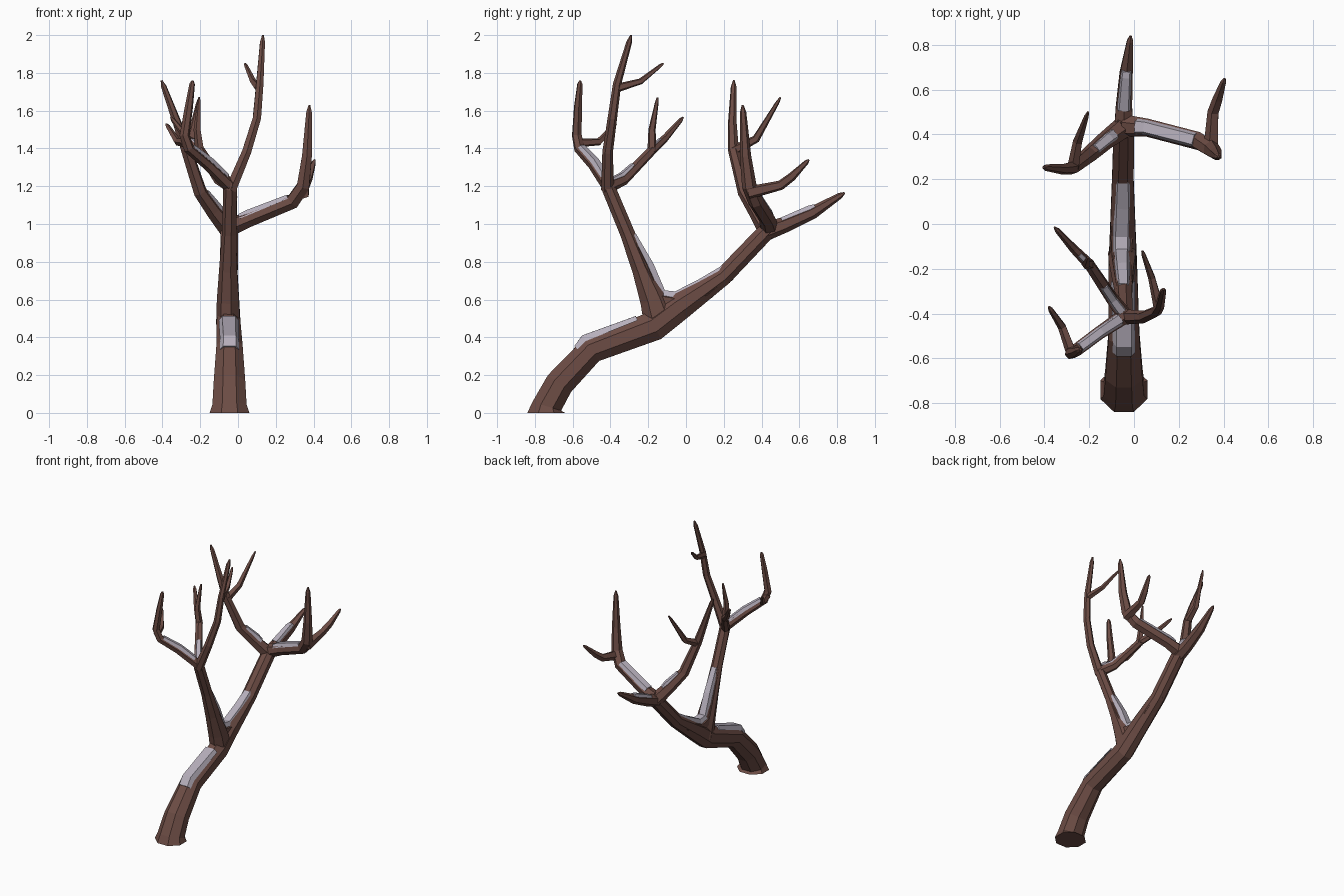
import bpy, bmesh, math
from mathutils import Vector

if "Cube" in bpy.data.objects:
    bpy.data.objects.remove(bpy.data.objects["Cube"])

def mat(name, col):
    m = bpy.data.materials.new(name)
    m.diffuse_color = (*col, 1)
    m.use_nodes = True
    m.node_tree.nodes["Principled BSDF"].inputs["Base Color"].default_value = m.diffuse_color
    return m

BARK = mat("brown bark", (0.150, 0.072, 0.058))
SNOW = mat("pale snow", (0.47, 0.43, 0.50))
Z = Vector((0, 0, 1))

def tangent(path, i):
    if i == 0 and path[0][2] == 0:
        return Z.copy()
    p = [Vector(q[:3]) for q in path]
    a = (p[i] - p[i - 1]).normalized() if i > 0 else Vector()
    b = (p[i + 1] - p[i]).normalized() if i < len(p) - 1 else Vector()
    return (a + b).normalized()

def finish(name, rings, material):
    """Bridge rings of points into a closed flat-shaded solid."""
    bm = bmesh.new()
    vs = [[bm.verts.new(p) for p in r] for r in rings]
    n = len(rings[0])
    for a, b in zip(vs, vs[1:]):
        for k in range(n):
            bm.faces.new((a[k], a[(k + 1) % n], b[(k + 1) % n], b[k]))
    bm.faces.new(vs[0][::-1])
    bm.faces.new(vs[-1])
    bmesh.ops.recalc_face_normals(bm, faces=bm.faces)
    me = bpy.data.meshes.new(name)
    bm.to_mesh(me)
    bm.free()
    me.materials.append(material)
    ob = bpy.data.objects.new(name, me)
    bpy.context.collection.objects.link(ob)

def limb(name, path, sides=6):
    """Faceted tube through (x, y, z, radius[, width radius]) points."""
    rings, side = [], Vector((1, 0, 0))
    for i, (x, y, z, r, *w) in enumerate(path):
        t = tangent(path, i)
        side = (side - t * side.dot(t)).normalized()
        up = t.cross(side)
        rw = w[0] if w else r
        rings.append([Vector((x, y, z)) + side * (rw * math.cos(a)) + up * (r * math.sin(a))
                      for a in ((k + 0.5) * math.tau / sides for k in range(sides))])
    finish(name, rings, BARK)

def snow(name, path, t0, t1, h=0.012, w=0.8, low=0.48):
    """Thin snow strip on the upper side of a limb, between path positions t0 and t1."""
    ts = [t0] + [k for k in range(len(path)) if t0 < k < t1] + [t1]
    pts = []
    for t in ts:
        i = min(int(t), len(path) - 2)
        f = t - i
        pts.append([a + (b - a) * f for a, b in zip(path[i][:4], path[i + 1][:4])])
    rings = []
    for i, (x, y, z, r) in enumerate(pts):
        t = tangent(pts, i)
        n = (Z - t * t.z).normalized()
        s = t.cross(n)
        c = Vector((x, y, z))
        hh = h if 0 < i < len(pts) - 1 else h * 0.4
        rings.append([c + s * (r * u) + n * (r * v + g * hh) for u, v, g in
                      ((-w, low, 0), (-0.66 * w, 0.9, 1), (0.66 * w, 0.9, 1), (w, low, 0))])
    finish(name, rings, SNOW)

def tip(path):
    """Close a twig with a short blunt point."""
    a, b = Vector(path[-2][:3]), Vector(path[-1][:3])
    m = a.lerp(b, 0.86)
    return path[:-1] + [(*m, path[-1][3]), (*b, 0.005)]

# Trunk, bending back into the rear bough
trunk = [(-.045, -.74, 0, .108, .114), (-.045, -.737, .035, .086, .098), (-.045, -.67, .155, .082, .09),
         (-.045, -.50, .335, .078, .075), (-.05, -.17, .46, .085, .068), (-.05, -.04, .56, .08, .062),
         (-.05, .20, .725, .052, .052), (-.045, .42, .955, .05, .05), (-.04, .47, 1.0, .035, .035)]
# Front bough
front_bough = [(-.05, -.13, .47, .095, .066), (-.05, -.17, .60, .076, .062), (-.05, -.235, .76, .052, .05),
               (-.045, -.31, .95, .04, .04), (-.04, -.41, 1.19, .038, .038), (-.035, -.425, 1.23, .028, .028)]
# Filled crotch between the two boughs
fork_web = [(-.045, -.31, .95, .036), (-.05, -.225, .765, .046), (-.055, -.152, .60, .052),
            (-.055, -.05, .578, .055), (-.05, .10, .65, .055), (-.05, .225, .745, .046)]
limb("trunk", trunk, 8)
limb("front_bough", front_bough, 7)
limb("fork_web", fork_web, 6)

branches = {
    # carried by the front bough
    "front_tall_branch": [(-.04, -.415, 1.18, .034), (.045, -.415, 1.38, .028), (.10, -.39, 1.56, .025),
                          (.115, -.365, 1.74, .022), (.132, -.29, 2.0, .015)],
    "front_left_branch": [(-.04, -.41, 1.20, .036), (-.16, -.49, 1.315, .03), (-.26, -.565, 1.40, .029),
                          (-.283, -.578, 1.47, .027), (-.26, -.572, 1.62, .022), (-.24, -.56, 1.76, .015)],
    "front_inner_branch": [(-.04, -.41, 1.20, .036), (-.10, -.33, 1.235, .03), (-.20, -.18, 1.39, .025),
                           (-.27, -.11, 1.455, .02), (-.355, -.015, 1.565, .012)],
    # carried by the rear bough
    "rear_back_branch": [(-.045, .42, .96, .05), (-.045, .52, .995, .042), (-.035, .67, 1.06, .034),
                         (-.015, .84, 1.165, .016)],
    "rear_right_branch": [(-.04, .44, .985, .05), (.06, .43, 1.025, .042), (.29, .37, 1.12, .042),
                          (.345, .335, 1.20, .039), (.365, .315, 1.36, .03), (.378, .30, 1.63, .017)],
    "rear_left_branch": [(-.05, .43, .97, .05), (-.13, .37, 1.07, .042), (-.20, .31, 1.17, .037),
                         (-.275, .25, 1.40, .03), (-.32, .245, 1.53, .024), (-.405, .253, 1.76, .015)],
}
twigs = {
    "front_tall_twig": [(.11, -.365, 1.72, .024), (.08, -.24, 1.755, .017), (.037, -.12, 1.85, .01)],
    "front_left_twig": [(-.28, -.57, 1.43, .025), (-.32, -.46, 1.435, .02), (-.38, -.37, 1.53, .012)],
    "front_inner_twig": [(-.20, -.18, 1.38, .026), (-.215, -.18, 1.50, .02), (-.205, -.15, 1.67, .01)],
    "rear_right_twig": [(.345, .33, 1.165, .036), (.355, .50, 1.205, .027), (.375, .56, 1.25, .024), (.405, .65, 1.34, .013)],
    "rear_left_twig": [(-.27, .255, 1.39, .028), (-.25, .37, 1.45, .022), (-.205, .50, 1.67, .011)],
}
for name, p in branches.items():
    limb(name, tip(p), 6)
for name, p in twigs.items():
    limb(name, tip(p), 5)

# Snow strips
snow("snow_trunk", trunk, 2.8, 3.8, .02, .64, .7)
snow("snow_fork", fork_web, .1, 5, .016, .75, .5)
for name, t0, t1, w in (("front_left_branch", .3, 1.9, .8), ("front_inner_branch", .3, 1.4, .7),
                        ("rear_back_branch", 1, 2.15, .75), ("rear_right_branch", .6, 1.95, .8),
                        ("rear_left_branch", .7, 1.8, .65)):
    snow("snow_" + name, branches[name], t0, t1, .012, w)
snow("snow_front_inner_tip", branches["front_inner_branch"], 2.2, 2.7, .005, .6, .6)
